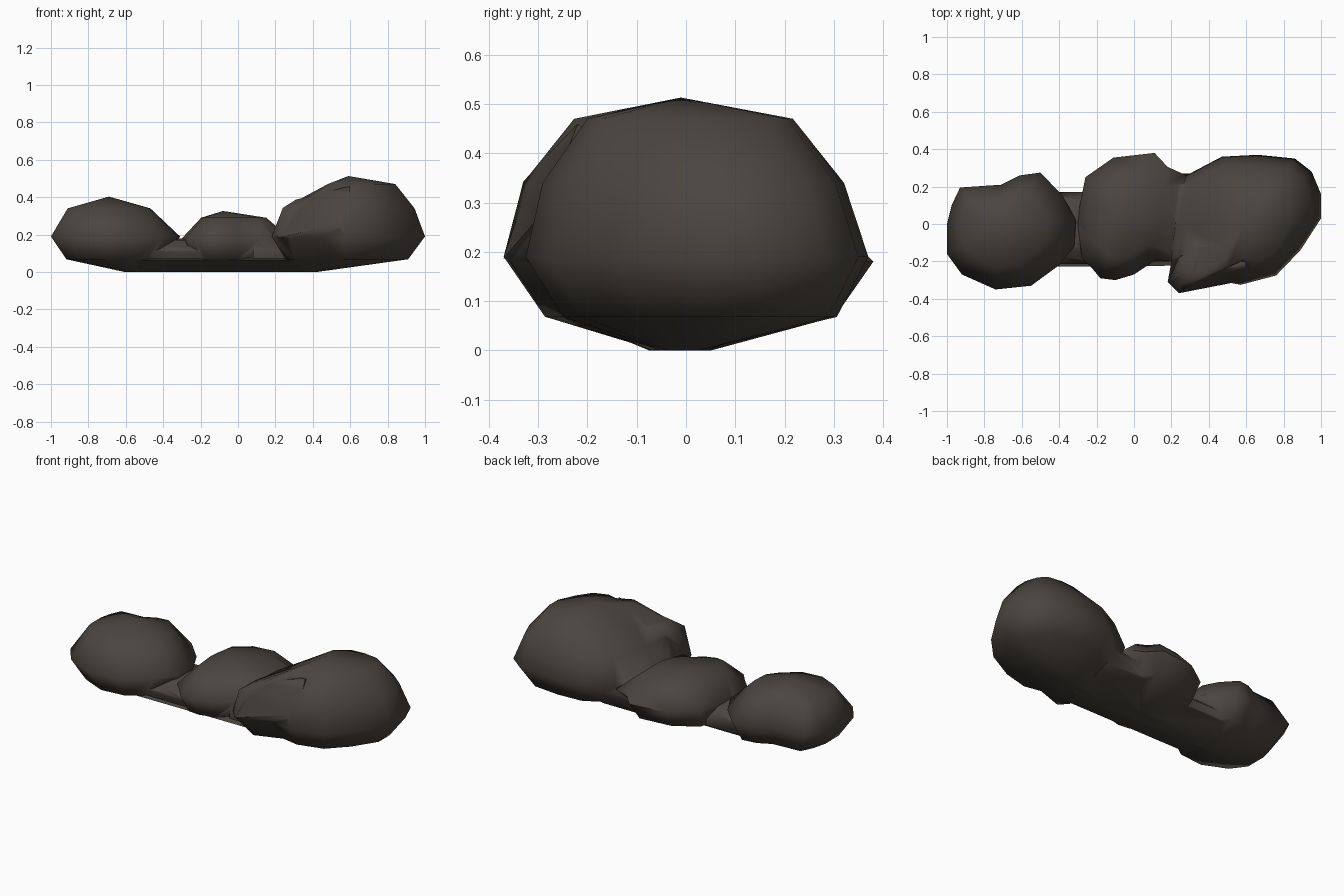
import bpy, bmesh

if "Cube" in bpy.data.objects:
    bpy.data.objects.remove(bpy.data.objects["Cube"])

stone = bpy.data.materials.new("dark_brown_stone")
stone.diffuse_color = (0.069, 0.059, 0.049, 1)
stone.use_nodes = True
stone.node_tree.nodes["Principled BSDF"].inputs["Base Color"].default_value = stone.diffuse_color


def rock(name, outline, mid, rings, apex):
    """Loft a boulder: each ring is (z, cx, cy, sx, sy), a scaled copy of the outline."""
    bm = bmesh.new()
    loops = []
    for z, cx, cy, sx, sy in rings:
        loops.append([bm.verts.new((cx + (x - mid[0]) * sx, cy + (y - mid[1]) * sy, z))
                      for x, y in outline])
    n = len(outline)
    for a, b in zip(loops, loops[1:]):
        for i in range(n):
            j = (i + 1) % n
            bm.faces.new((a[i], a[j], b[j], b[i]))
    bm.faces.new(loops[0])
    tip = bm.verts.new(apex)
    for i in range(n):
        bm.faces.new((loops[-1][i], loops[-1][(i + 1) % n], tip))
    return finish(name, bm)


def hull(name, points):
    bm = bmesh.new()
    for p in points:
        bm.verts.new(p)
    bmesh.ops.convex_hull(bm, input=bm.verts)
    return finish(name, bm)


def finish(name, bm):
    bmesh.ops.recalc_face_normals(bm, faces=bm.faces)
    bmesh.ops.triangulate(bm, faces=bm.faces)
    me = bpy.data.meshes.new(name)
    bm.to_mesh(me)
    bm.free()
    me.materials.append(stone)
    ob = bpy.data.objects.new(name, me)
    bpy.context.collection.objects.link(ob)
    return ob


# large boulder on the right
right = rock("rock_cluster",
             [(1, .03), (1, .16), (.95, .28), (.86, .35), (.66, .37), (.47, .36), (.28, .26),
              (.21, 0), (.2, -.2), (.18, -.31), (.24, -.37), (.44, -.3), (.57, -.325),
              (.76, -.275), (.89, -.14)],
             (.6, 0),
             [(0, .39, -.01, .08, .1), (.068, .59, .01, .8, .8), (.19, .6, 0, 1, 1),
              (.34, .6, -.005, .86, .88), (.47, .665, -.005, .44, .6)],
             (.59, -.01, .513))

# raised shoulder on its inner front corner
shoulder = hull("shoulder", [(.18, -.31, .19), (.24, -.37, .187), (.24, -.33, .343),
                             (.31, -.28, .387), (.33, -.12, .385), (.24, -.18, .34),
                             (.6, -.3, .25), (.6, -.22, .46), (.5, -.25, .15), (.55, 0, .3)])

# left boulder
left = rock("left_rock",
            [(-1, 0), (-1, -.16), (-.92, -.27), (-.74, -.35), (-.55, -.33), (-.4, -.22),
             (-.32, -.12), (-.31, .02), (-.38, .15), (-.5, .275), (-.61, .26), (-.71, .21),
             (-.93, .195), (-.975, .1)],
            (-.64, -.04),
            [(0, -.57, -.03, .1, .1), (.068, -.63, -.04, .8, .79), (.19, -.64, -.04, 1, 1),
             (.34, -.68, -.025, .64, .66)],
            (-.69, 0, .403))

# middle boulder
middle = rock("middle_rock",
              [(-.3, 0), (-.28, -.18), (-.23, -.23), (-.18, -.29), (-.1, -.3), (0, -.27),
               (.12, -.19), (.2, -.2), (.28, 0), (.28, .26), (.18, .305), (.11, .38),
               (-.11, .355), (-.26, .25), (-.29, .1)],
              (-.03, .04),
              [(0, -.03, 0, .15, .15), (.068, -.03, .03, .9, .8), (.18, -.03, .04, 1, 1),
               (.29, -.035, .045, .6, .68)],
              (-.08, .055, .326))

# low necks that join the boulders, and the flat strip they stand on
left_neck = hull("left_neck", [(x, y, z) for x in (-.55, -.15) for y, z in
                               ((-.05, .0), (.02, .0), (-.2, .06), (.16, .06), (-.215, .11),
                                (.17, .11), (-.13, .17), (.1, .17), (-.02, .18))])
right_neck = hull("right_neck", [(x, y, z) for x in (.08, .39) for y, z in
                                 ((-.05, .0), (.02, .0), (-.19, .06), (.24, .06), (-.2, .12),
                                  (.27, .13), (-.14, .2), (.2, .22), (.03, .235))])
base = hull("base", [(-.6, -.02, 0), (-.3, -.075, 0), (.2, -.07, 0), (.41, 0, 0), (0, .04, 0),
                     (-.65, -.23, .065), (-.65, .12, .065), (.55, -.22, .065),
                     (.55, .24, .065), (-.6, 0, .12), (.5, 0, .12)])

# fuse everything into one stone
parts = (shoulder, middle, left, left_neck, right_neck, base)
for part in parts:
    m = right.modifiers.new(part.name, 'BOOLEAN')
    m.operation = 'UNION'
    m.solver = 'EXACT'
    m.object = part
bpy.context.view_layer.objects.active = right
right.select_set(True)
for m in list(right.modifiers):
    bpy.ops.object.modifier_apply(modifier=m.name)
for part in parts:
    bpy.data.objects.remove(part)
bpy.ops.object.shade_smooth_by_angle(angle=1.3)
